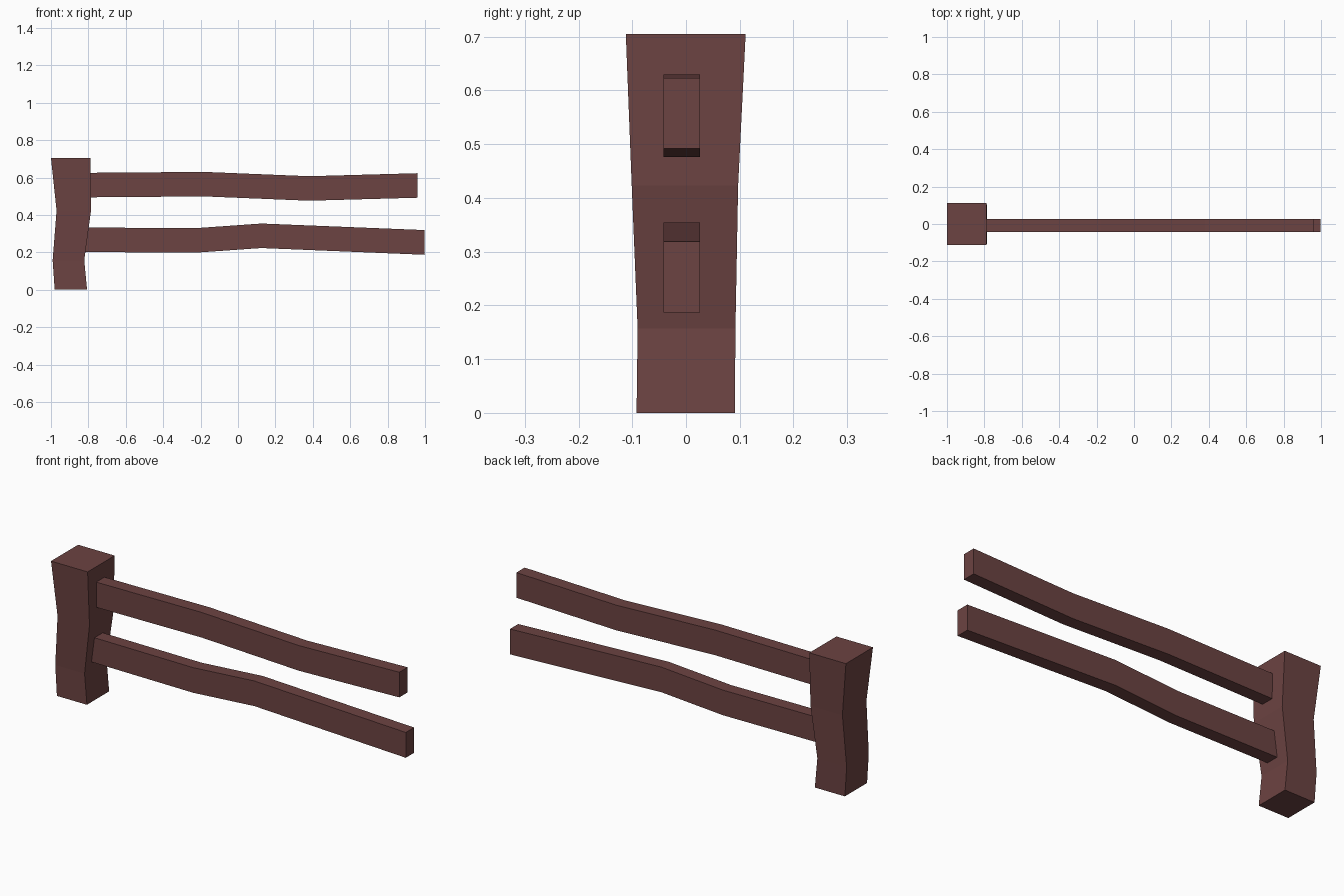
import bpy

if "Cube" in bpy.data.objects:
    bpy.data.objects.remove(bpy.data.objects["Cube"])

wood = bpy.data.materials.new("dark_red_brown_wood")
wood.diffuse_color = (0.150, 0.056, 0.054, 1)
wood.use_nodes = True
wood.node_tree.nodes["Principled BSDF"].inputs["Base Color"].default_value = wood.diffuse_color


def loft(name, rings):
    """Closed four-sided beam through a list of rings of four corners."""
    verts = [p for ring in rings for p in ring]
    n = len(rings)
    faces = [(3, 2, 1, 0), tuple(range(4 * n - 4, 4 * n))]
    for i in range(n - 1):
        for k in range(4):
            a, b = 4 * i + k, 4 * i + (k + 1) % 4
            faces.append((a, b, b + 4, a + 4))
    mesh = bpy.data.meshes.new(name)
    mesh.from_pydata(verts, [], faces)
    mesh.materials.append(wood)
    obj = bpy.data.objects.new(name, mesh)
    bpy.context.collection.objects.link(obj)
    return obj


# Crooked post: z, x range, y range
post = [
    (0.0, -0.98, -0.807, -0.092, 0.091),
    (0.157, -0.991, -0.822, -0.09, 0.092),
    (0.423, -0.97, -0.786, -0.101, 0.097),
    (0.705, -1.0, -0.789, -0.112, 0.111),
]
loft("post", [[(x0, y0, z), (x1, y0, z), (x1, y1, z), (x0, y1, z)]
              for z, x0, x1, y0, y1 in post])

# Bent rails: x, bottom z, top z
rails = {
    "upper_rail": [(-0.82, 0.494, 0.625), (-0.18, 0.499, 0.630),
                   (0.38, 0.476, 0.607), (0.96, 0.492, 0.623)],
    "lower_rail": [(-0.84, 0.202, 0.333), (-0.23, 0.198, 0.329),
                   (0.125, 0.223, 0.354), (0.997, 0.187, 0.319)],
}
Y0, Y1 = -0.042, 0.026
for name, stations in rails.items():
    loft(name, [[(x, Y0, z0), (x, Y1, z0), (x, Y1, z1), (x, Y0, z1)]
                for x, z0, z1 in stations])
